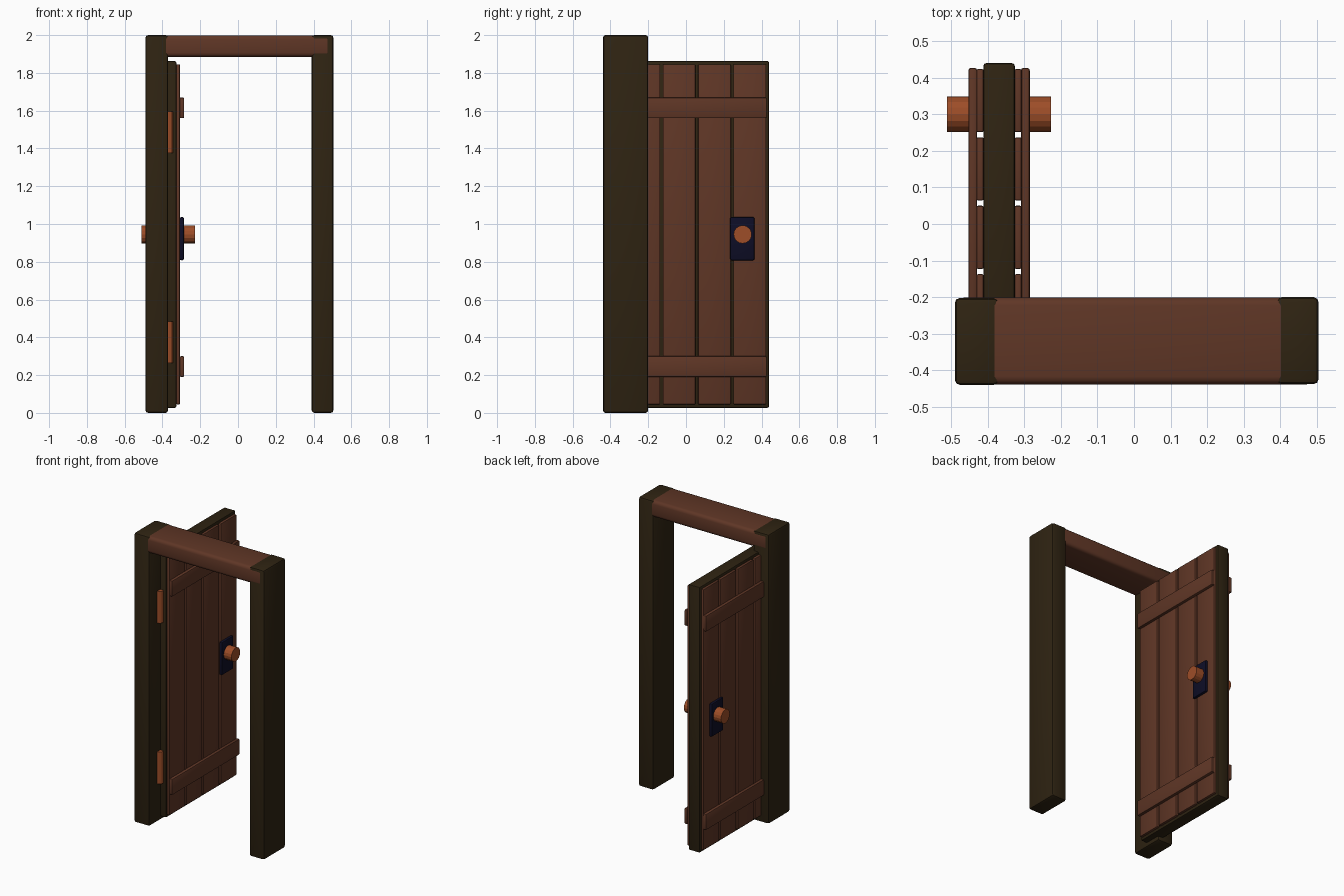
import bpy
import math

cube = bpy.data.objects.get("Cube")
if cube:
    bpy.data.objects.remove(cube, do_unlink=True)


def material(name, rgb):
    mat = bpy.data.materials.new(name)
    mat.use_nodes = True
    mat.diffuse_color = (*rgb, 1)
    mat.node_tree.nodes["Principled BSDF"].inputs["Base Color"].default_value = (*rgb, 1)
    return mat


dark_wood = material("dark_wood", (0.028, 0.017, 0.006))
brown_wood = material("brown_wood", (0.115, 0.037, 0.019))
copper = material("copper", (0.34, 0.075, 0.021))
navy_iron = material("navy_iron", (0.004, 0.004, 0.019))


def finish(obj, name, mat, bevel=0.0, segments=2):
    obj.name = name
    obj.data.materials.append(mat)
    if bevel:
        mod = obj.modifiers.new("bevel", 'BEVEL')
        mod.width = bevel
        mod.segments = segments
        bpy.ops.object.modifier_apply(modifier=mod.name)
    bpy.ops.object.shade_smooth_by_angle(angle=math.radians(35))
    return obj


def box(name, mat, x, y, z, bevel=0.0, segments=2):
    """Rounded block given as (low, high) ranges."""
    spans = (x, y, z)
    bpy.ops.mesh.primitive_cube_add(size=1, location=[(a + b) / 2 for a, b in spans])
    obj = bpy.context.object
    obj.scale = [b - a for a, b in spans]
    bpy.ops.object.transform_apply(location=False, rotation=False, scale=True)
    return finish(obj, name, mat, bevel, segments)


def rod(name, mat, radius, length, centre, rotation=(0, 0, 0), sides=16):
    bpy.ops.mesh.primitive_cylinder_add(vertices=sides, radius=radius, depth=length,
                                        location=centre, rotation=rotation)
    bpy.ops.object.shade_flat()
    obj = bpy.context.object
    obj.name = name
    obj.data.materials.append(mat)
    return obj


# Frame: two posts, slightly offset so the crossbeam shows on one face of each
box("left_side_post", dark_wood, (-0.49, -0.37), (-0.44, -0.202), (0, 2), 0.014)
box("right_side_post", dark_wood, (0.39, 0.505), (-0.438, -0.2), (0, 2), 0.014)
box("crossbeam", brown_wood, (-0.486, 0.492), (-0.439, -0.201), (1.885, 1.999), 0.022, 3)

# Door core, standing open at a right angle to the frame
box("door_core", dark_wood, (-0.412, -0.326), (-0.32, 0.44), (0.027, 1.862), 0.008)

# Planks, battens, lock plates and knobs on both faces of the door
middle = -0.369
for side, label in ((1, "inner"), (-1, "outer")):
    def layer(near, far):
        return tuple(sorted((middle + side * near, middle + side * far)))

    for i in range(4):
        start = -0.31 + i * 0.187
        box(f"{label}_plank_{i + 1}", brown_wood, layer(0.042, 0.062),
            (start, start + 0.173), (0.045, 1.845), 0.005)
    for place, z in (("lower", 0.19), ("upper", 1.56)):
        box(f"{label}_{place}_batten", brown_wood, layer(0.06, 0.084),
            (-0.31, 0.427), (z, z + 0.11), 0.007)
    box(f"{label}_lock_plate", navy_iron, layer(0.06, 0.083),
        (0.233, 0.363), (0.808, 1.037), 0.009)
    rod(f"{label}_knob", copper, 0.048, 0.07,
        (middle + side * 0.107, 0.3, 0.945), (0, math.pi / 2, 0))

# Hinge barrels, half sunk into the post
for place, z in (("lower", 0.375), ("upper", 1.485)):
    rod(f"{place}_hinge", copper, 0.024, 0.22, (-0.367, -0.33, z), sides=12)
